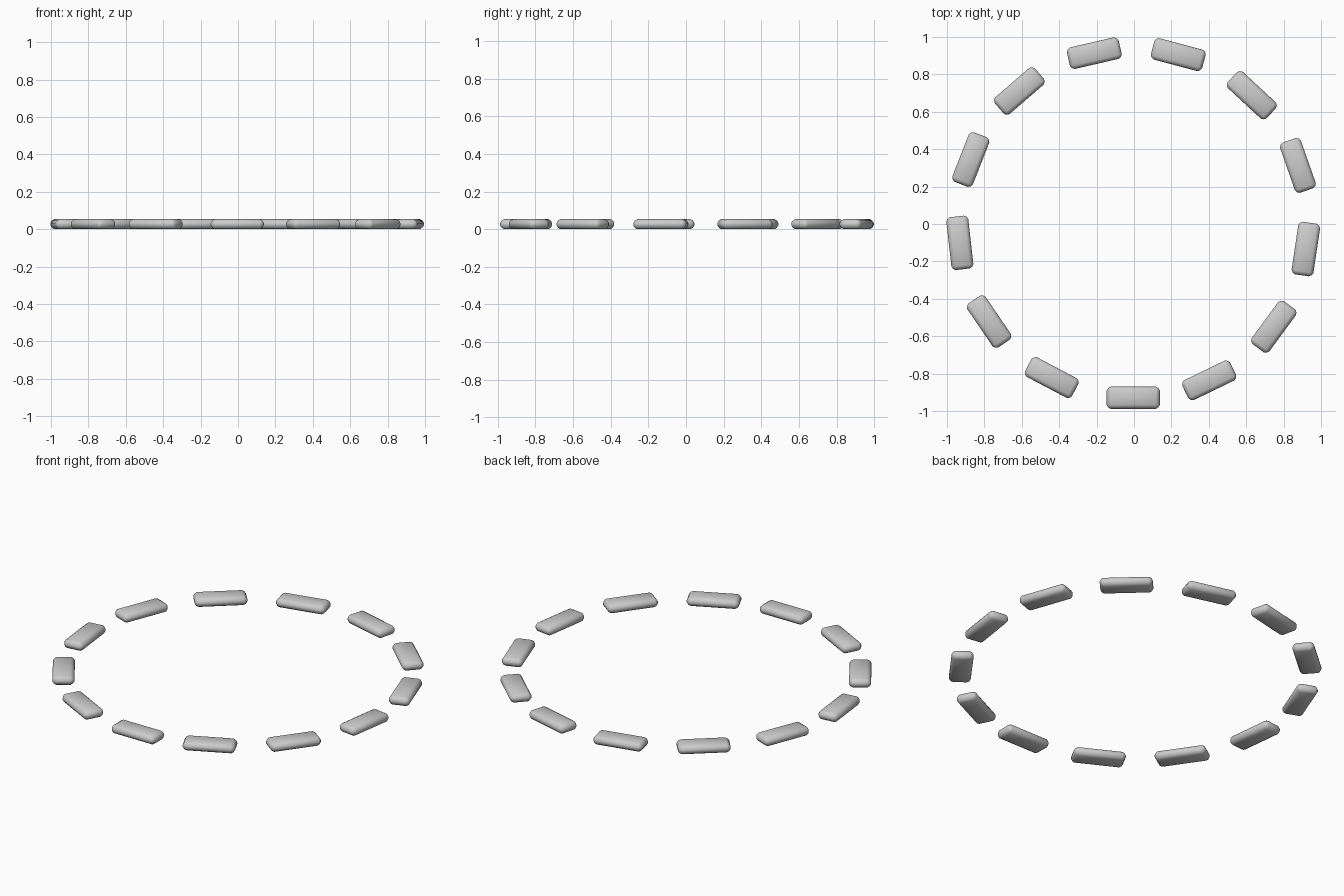
import bpy, math

if "Cube" in bpy.data.objects:
    bpy.data.objects.remove(bpy.data.objects["Cube"])

COUNT = 13
STEP = math.radians(-27.85)
RADIUS = 0.933
CX, CY = -0.004, 0.004
LENGTH, WIDTH, HEIGHT = 0.284, 0.118, 0.053


# One rounded block, lying tangent to the ring
def block(i):
    a = -math.pi / 2 + i * STEP
    bpy.ops.mesh.primitive_cube_add(
        size=1,
        location=(CX + RADIUS * math.cos(a), CY + RADIUS * math.sin(a), HEIGHT / 2),
        rotation=(0, 0, a + math.pi / 2))
    ob = bpy.context.object
    ob.name = f"ring_block_{i + 1:02d}"
    ob.scale = (LENGTH, WIDTH, HEIGHT)
    bpy.ops.object.transform_apply(location=False, rotation=False, scale=True)
    # Chamfered edges, shaded smooth
    bev = ob.modifiers.new("chamfer", 'BEVEL')
    bev.width = 0.021
    bev.segments = 2
    bev.profile = 0.4
    bev.limit_method = 'NONE'
    bpy.ops.object.shade_smooth()


# Ring of blocks
for i in range(COUNT):
    block(i)
